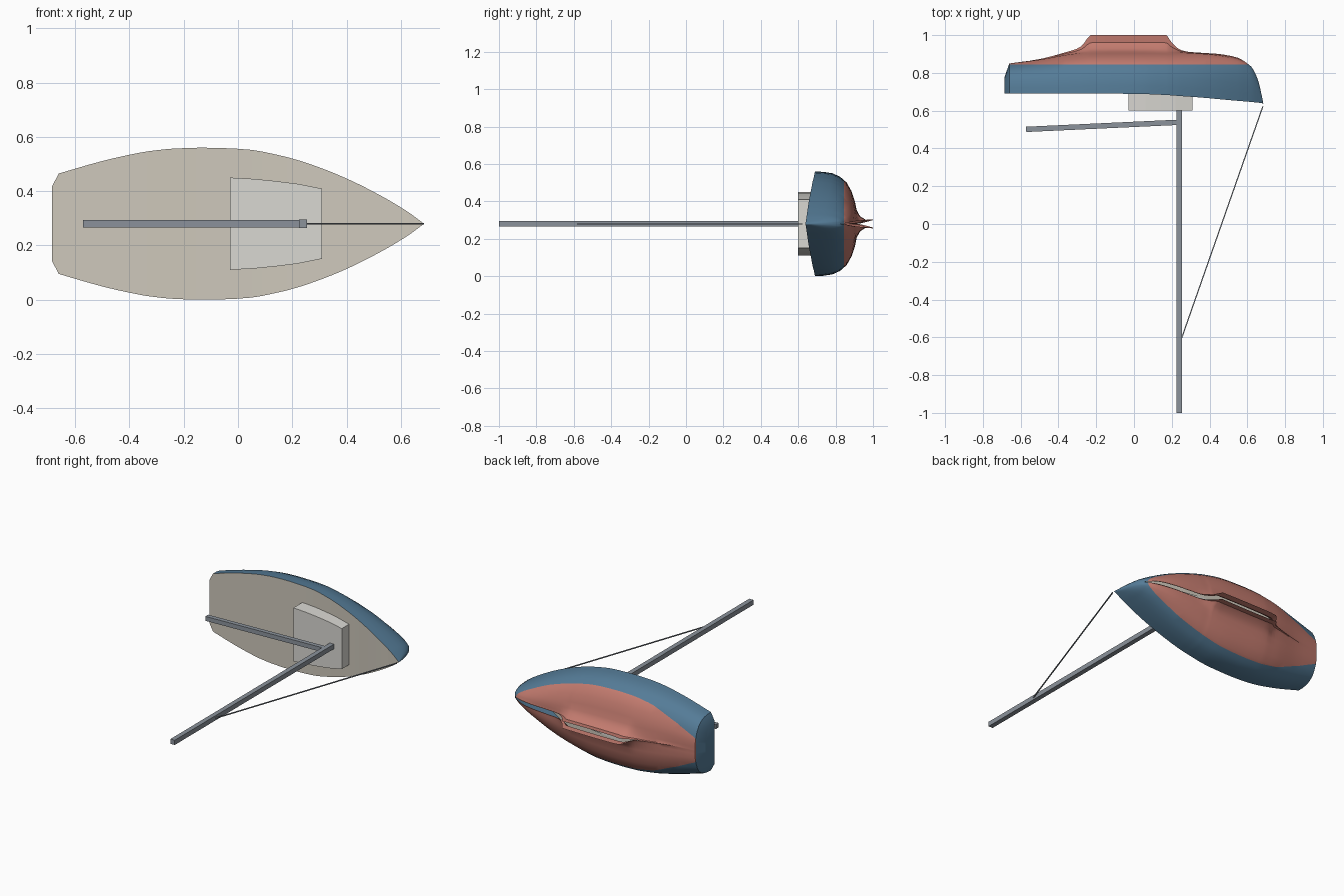
import bpy, bmesh
from mathutils import Vector

if "Cube" in bpy.data.objects:
    bpy.data.objects.remove(bpy.data.objects["Cube"])

CZ = 0.28  # centreline height of the boat lying on its side


def material(name, rgb):
    m = bpy.data.materials.new(name)
    m.diffuse_color = (*rgb, 1)
    m.use_nodes = True
    m.node_tree.nodes["Principled BSDF"].inputs["Base Color"].default_value = m.diffuse_color
    return m


BLUE = material("topside_blue", (0.09, 0.20, 0.31))
RED = material("bottom_red", (0.55, 0.20, 0.16))
BEIGE = material("deck_beige", (0.62, 0.58, 0.50))
CREAM = material("cabin_cream", (0.70, 0.69, 0.65))
METAL = material("spar_grey", (0.26, 0.29, 0.33))


def finish(bm, name, mats, smooth=False):
    me = bpy.data.meshes.new(name)
    bm.to_mesh(me)
    bm.free()
    ob = bpy.data.objects.new(name, me)
    bpy.context.collection.objects.link(ob)
    for m in mats:
        me.materials.append(m)
    if smooth:
        bpy.ops.object.select_all(action='DESELECT')
        ob.select_set(True)
        bpy.context.view_layer.objects.active = ob
        bpy.ops.object.shade_smooth_by_angle(angle=0.6)
    return ob


def spar(name, a, b, size):
    # square bar between two points
    a, b = Vector(a), Vector(b)
    d = (b - a).normalized()
    u = Vector((0, 0, size / 2))
    v = d.cross(Vector((0, 0, 1))) * size / 2
    bm = bmesh.new()
    ends = [[bm.verts.new(p + q) for q in (u + v, u - v, -u - v, v - u)] for p in (a, b)]
    for e in ends:
        bm.faces.new(e)
    for i in range(4):
        j = (i + 1) % 4
        bm.faces.new((ends[0][i], ends[0][j], ends[1][j], ends[1][i]))
    bmesh.ops.recalc_face_normals(bm, faces=bm.faces)
    return finish(bm, name, [METAL])


# hull stations: x, half beam, deck y, canoe bottom y, keel y, keel slot half width
KEYS = [
    (-.685, .138, .692, .78, .78, 0), (-.66, .185, .692, .85, .85, 0),
    (-.5, .231, .691, .87, .873, 0), (-.36, .262, .69, .895, .91, 0),
    (-.28, .273, .69, .905, .94, .004), (-.23, .277, .69, .91, 1, .02),
    (-.12, .28, .69, .912, 1, .024), (.05, .272, .688, .912, 1, .024),
    (.17, .248, .683, .91, 1, .022), (.2, .24, .681, .908, .96, .018),
    (.25, .225, .677, .907, .92, .015), (.35, .188, .67, .902, .907, .014),
    (.45, .143, .661, .892, .9, .012), (.55, .09, .652, .87, .88, .009),
    (.6, .06, .648, .845, .85, .003), (.63, .041, .645, .818, .82, 0),
    (.66, .019, .642, .748, .75, 0), (.685, 0, .638, .638, .638, 0)]

stations = [Vector(k) for k in KEYS[:1]]
for i in range(1, len(KEYS) - 1):
    p, q = Vector(KEYS[i]), Vector(KEYS[i + 1])
    mp = (q - Vector(KEYS[i - 1])) / (q[0] - KEYS[i - 1][0]) if i > 1 else (q - p) / (q[0] - p[0])
    nx = Vector(KEYS[min(i + 2, len(KEYS) - 1)])
    mq = (nx - p) / (nx[0] - p[0])
    h = q[0] - p[0]
    for s in range(3):
        t = s / 3
        r = (p * (2*t**3 - 3*t*t + 1) + q * (3*t*t - 2*t**3)
             + mp * h * (t**3 - 2*t*t + t) + mq * h * (t**3 - t*t))
        r[4] = min(r[4], 1.0)
        r[5] = max(r[5], 0) if max(p[5], q[5]) > 0 else 0
        stations.append(r)
stations.append(Vector(KEYS[-1]))

SECTION = [(1, 0), (.992, .2), (.965, .42), (.9, .6), (.79, .76),
           (.62, .88), (.43, .96), (.27, 1)]


def section(st):
    x, b, s, c, k, w = st
    pts = [(f * b, s + g * (c - s)) for f, g in SECTION]
    pts += [(min(w * .8 + .022, .17 * b), c + .2 * (k - c)),
            (min(w * .75 + .003, .1 * b), c + .55 * (k - c)), (min(w, .1 * b), k)]
    return [(x, y, z) for z, y in pts]


# hull with open keel slot and closed transom
bm = bmesh.new()
transom = []
for sgn in (1, -1):
    rows = [[bm.verts.new((x, y, CZ + sgn * z)) for x, y, z in section(st)] for st in stations]
    for r0, r1 in zip(rows, rows[1:]):
        for j in range(len(r0) - 1):
            q = (r0[j], r0[j + 1], r1[j + 1], r1[j])
            bm.faces.new(q if sgn < 0 else q[::-1])
    transom.append(rows[0])
bm.faces.new(transom[0][:8] + transom[1][:8][::-1])
bmesh.ops.remove_doubles(bm, verts=bm.verts, dist=0.0002)
bmesh.ops.bisect_plane(bm, geom=bm.verts[:] + bm.edges[:] + bm.faces[:],
                       plane_co=(0, .845, 0), plane_no=(0, 1, 0))
bmesh.ops.recalc_face_normals(bm, faces=bm.faces)
for f in bm.faces:
    f.material_index = 1 if f.calc_center_median().y > .845 else 0
finish(bm, "hull", [BLUE, RED], True)

# deck strips
bm = bmesh.new()
rows = [[bm.verts.new((s[0], s[2], CZ + g * s[1])) for g in (1, -1)] for s in stations]
for a, b in zip(rows, rows[1:]):
    bm.faces.new((a[0], a[1], b[1], b[0]))
bmesh.ops.remove_doubles(bm, verts=bm.verts, dist=0.0002)
bm.normal_update()
for f in bm.faces:
    if f.normal.y > 0:
        f.normal_flip()
finish(bm, "deck", [BEIGE])

# cabin tapering towards the bow
bm = bmesh.new()
half = [(-.03, .17), (.06, .165), (.14, .157), (.22, .147), (.31, .129)]
ring = [(x, CZ + h) for x, h in half] + [(x, CZ - h) for x, h in half[::-1]]
face = bm.faces.new([bm.verts.new((x, .6, z)) for x, z in ring])
ext = bmesh.ops.extrude_face_region(bm, geom=[face])
bmesh.ops.translate(bm, vec=(0, .092, 0),
                    verts=[v for v in ext["geom"] if isinstance(v, bmesh.types.BMVert)])
if not any(len(f.verts) > 4 and f.calc_center_median().y < .61 for f in bm.faces):
    bm.faces.new([v for v in bm.verts if v.co.y < .61])
bmesh.ops.recalc_face_normals(bm, faces=bm.faces)
finish(bm, "cabin", [CREAM])

# rig
spar("mast", (.24, -1, CZ), (.24, .6, CZ), .03)
spar("boom", (-.571, .501, CZ), (.226, .538, CZ), .028)
spar("forestay", (.252, -.605, CZ), (.682, .622, CZ), .006)
